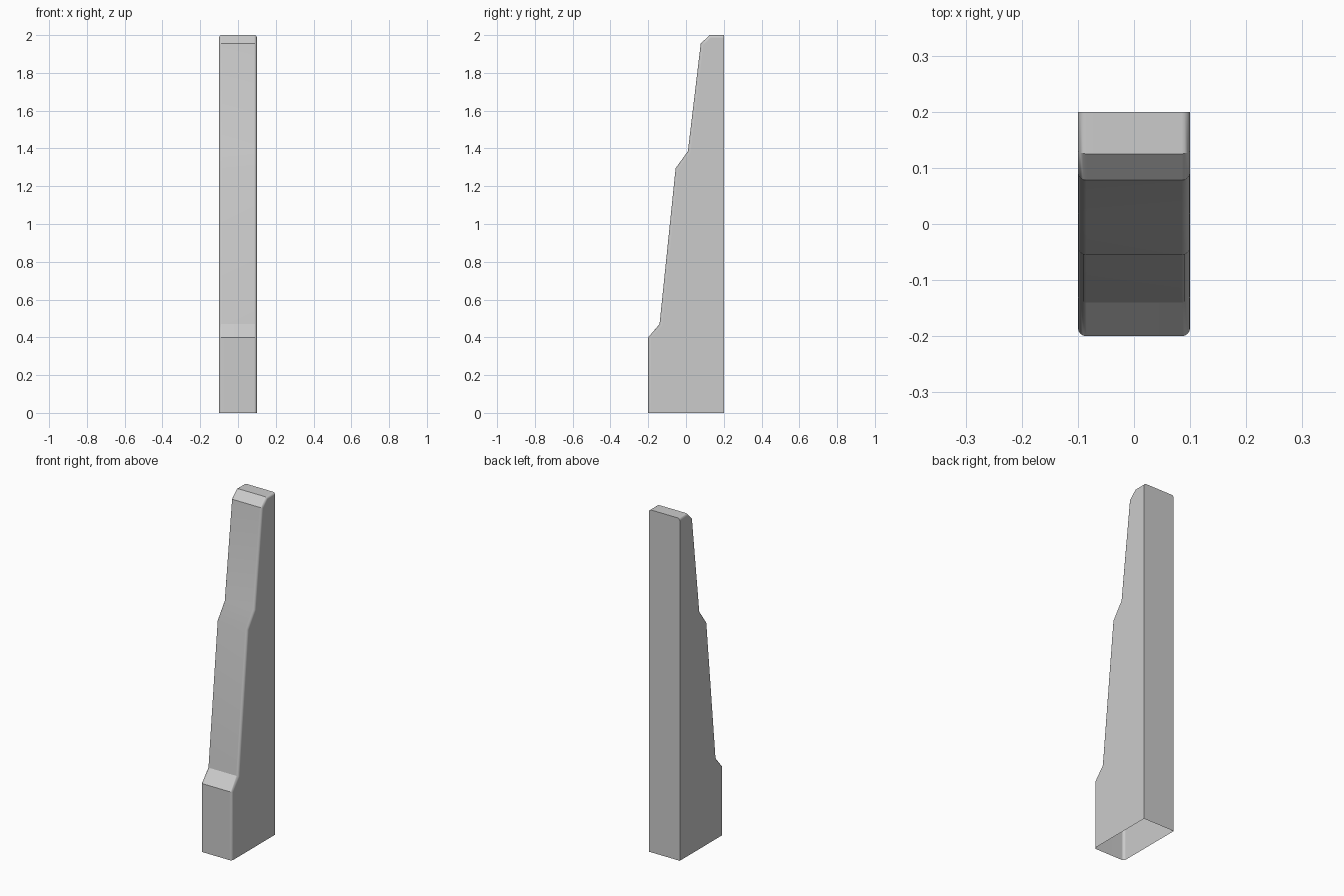
import bpy, bmesh, math

if "Cube" in bpy.data.objects:
    bpy.data.objects.remove(bpy.data.objects["Cube"])

HALF_WIDTH = 0.1
# side profile (y, z): stepped, tapering front and a straight back
PROFILE = [(-0.2, 0), (-0.2, 0.4), (-0.14, 0.47), (-0.055, 1.295),
           (0.01, 1.385), (0.078, 1.955), (0.125, 2.0), (0.2, 2.0), (0.2, 0)]

# extrude the profile across the width
bm = bmesh.new()
side = bm.faces.new([bm.verts.new((-HALF_WIDTH, y, z)) for y, z in PROFILE])
ext = bmesh.ops.extrude_face_region(bm, geom=[side], use_keep_orig=True)
moved = [g for g in ext["geom"] if isinstance(g, bmesh.types.BMVert)]
bmesh.ops.translate(bm, verts=moved, vec=(2 * HALF_WIDTH, 0, 0))
bmesh.ops.recalc_face_normals(bm, faces=bm.faces)


# round the side edges along the front and top only
def is_outer_edge(e):
    a, b = (v.co for v in e.verts)
    same_side = abs(a.x - b.x) < 1e-5
    on_back = a.y > 0.199 and b.y > 0.199
    on_floor = a.z < 1e-5 and b.z < 1e-5
    return same_side and not on_back and not on_floor


bmesh.ops.bevel(bm, geom=[e for e in bm.edges if is_outer_edge(e)],
                offset=0.015, offset_type='OFFSET', segments=4, profile=0.5,
                affect='EDGES')

# open underside
bm.normal_update()
floor = [f for f in bm.faces if all(v.co.z < 1e-4 for v in f.verts)]
bmesh.ops.delete(bm, geom=floor, context='FACES')

mesh = bpy.data.meshes.new("buttress")
bm.to_mesh(mesh)
bm.free()
buttress = bpy.data.objects.new("buttress", mesh)
bpy.context.collection.objects.link(buttress)

# smooth rounded edges, flat large faces
bpy.context.view_layer.objects.active = buttress
buttress.select_set(True)
bpy.ops.object.shade_smooth_by_angle(angle=math.radians(30))
weighted = buttress.modifiers.new("weighted_normals", 'WEIGHTED_NORMAL')
weighted.keep_sharp = True
